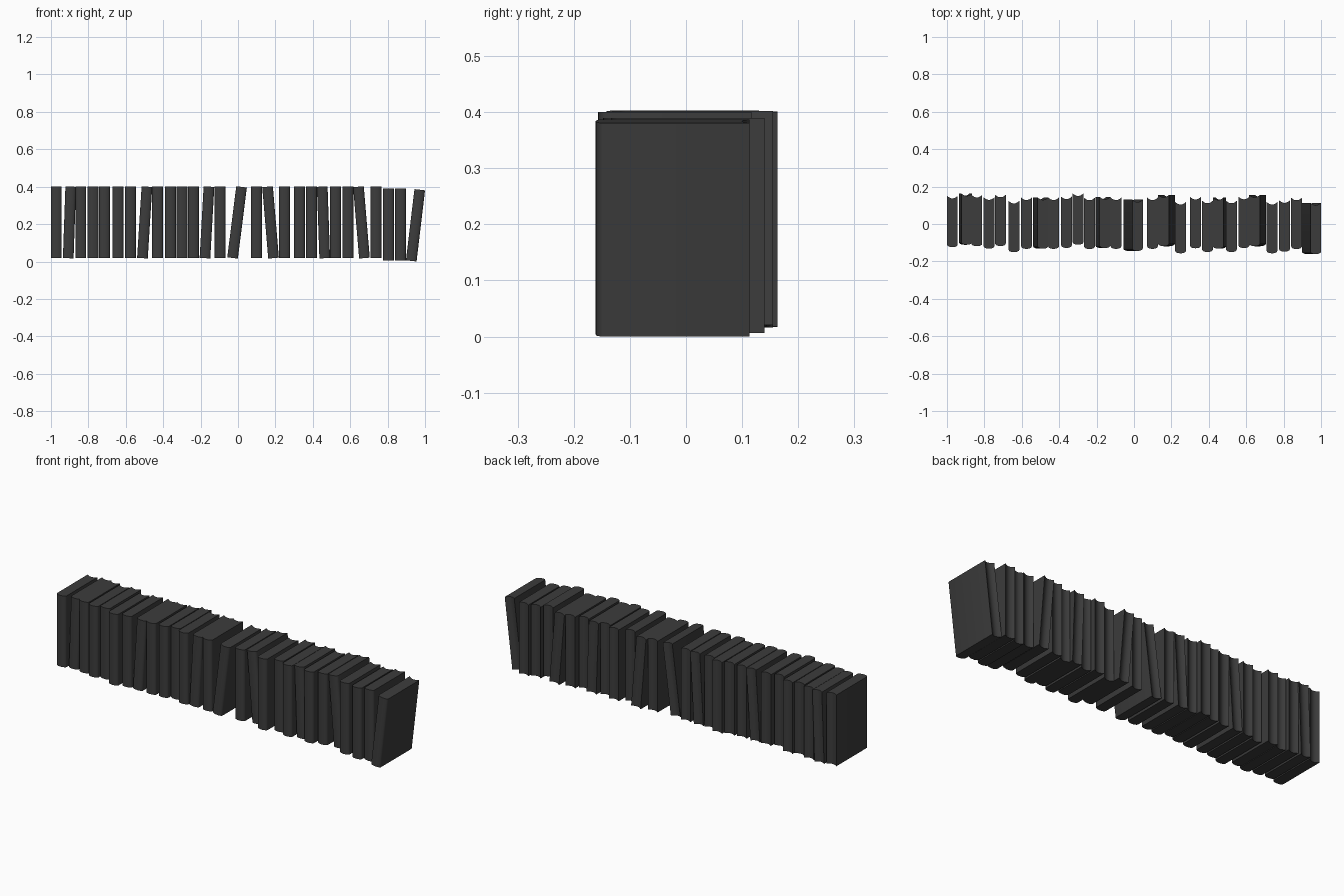
import bpy, bmesh, math

if "Cube" in bpy.data.objects:
    bpy.data.objects.remove(bpy.data.objects["Cube"])

T, D, H = 0.057, 0.274, 0.383   # book thickness, depth, height
SEG = 8

mat = bpy.data.materials.new("dark_cover")
mat.diffuse_color = (0.045, 0.045, 0.045, 1)
mat.use_nodes = True
mat.node_tree.nodes["Principled BSDF"].inputs["Base Color"].default_value = mat.diffuse_color


def book_mesh():
    """Book outline seen from above: rounded spine, flat covers, hollow fore edge."""
    pts = []
    # convex spine at -y
    for i in range(SEG + 1):
        u = -1 + 2 * i / SEG
        a = u * math.pi / 2
        pts.append((T / 2 * math.sin(a), -D / 2 + 0.013 * (1 - math.cos(a))))
    # concave fore edge at +y between the two cover tips
    pts.append((T / 2, D / 2))
    w = T / 2 - 0.004
    for i in range(SEG + 1):
        u = 1 - 2 * i / SEG
        pts.append((w * u, D / 2 - 0.003 - 0.010 * (1 - u * u)))
    pts.append((-T / 2, D / 2))

    bm = bmesh.new()
    base = bm.faces.new([bm.verts.new((x, y, -H / 2)) for x, y in pts])
    ext = bmesh.ops.extrude_face_region(bm, geom=[base])
    top = [v for v in ext["geom"] if isinstance(v, bmesh.types.BMVert)]
    bmesh.ops.translate(bm, verts=top, vec=(0, 0, H))
    bmesh.ops.recalc_face_normals(bm, faces=bm.faces[:])
    for f in bm.faces:
        f.smooth = abs(f.normal.z) < 0.5
    for e in bm.edges:
        e.smooth = e.calc_face_angle(0) < math.radians(35)
    me = bpy.data.meshes.new("book")
    bm.to_mesh(me)
    bm.free()
    me.materials.append(mat)
    return me


# x centre, y centre, lean to the right in degrees
books = [
    (-.971, .013, 0), (-.901, .026, 2), (-.840, .018, 0), (-.775, .005, 0),
    (-.714, .019, 0), (-.642, -.014, 0), (-.575, .004, 0), (-.499, .005, 3.6),
    (-.430, .004, 0), (-.361, .009, 0), (-.299, .026, 0), (-.238, .003, 0),
    (-.166, .008, 3.2), (-.096, .004, 0), (-.005, -.007, 7.2), (.099, .004, 0),
    (.174, .018, -4.8), (.249, -.020, 0), (.329, .007, 0), (.393, -.013, 0),
    (.457, .005, -2), (.521, -.013, 0), (.588, .008, 0), (.660, .018, -4.8),
    (.738, -.020, 0), (.805, -.011, 0), (.869, .003, 0), (.949, -.024, 6.8),
]
# the last three books sit a little lower
low = {25: .198, 26: .198, 27: .1935}

mesh = book_mesh()
for i, (x, y, lean) in enumerate(books):
    ob = bpy.data.objects.new(f"book_{i + 1:02d}", mesh)
    ob.location = (x, y, low.get(i, .209))
    ob.rotation_euler.y = math.radians(lean)
    bpy.context.collection.objects.link(ob)
